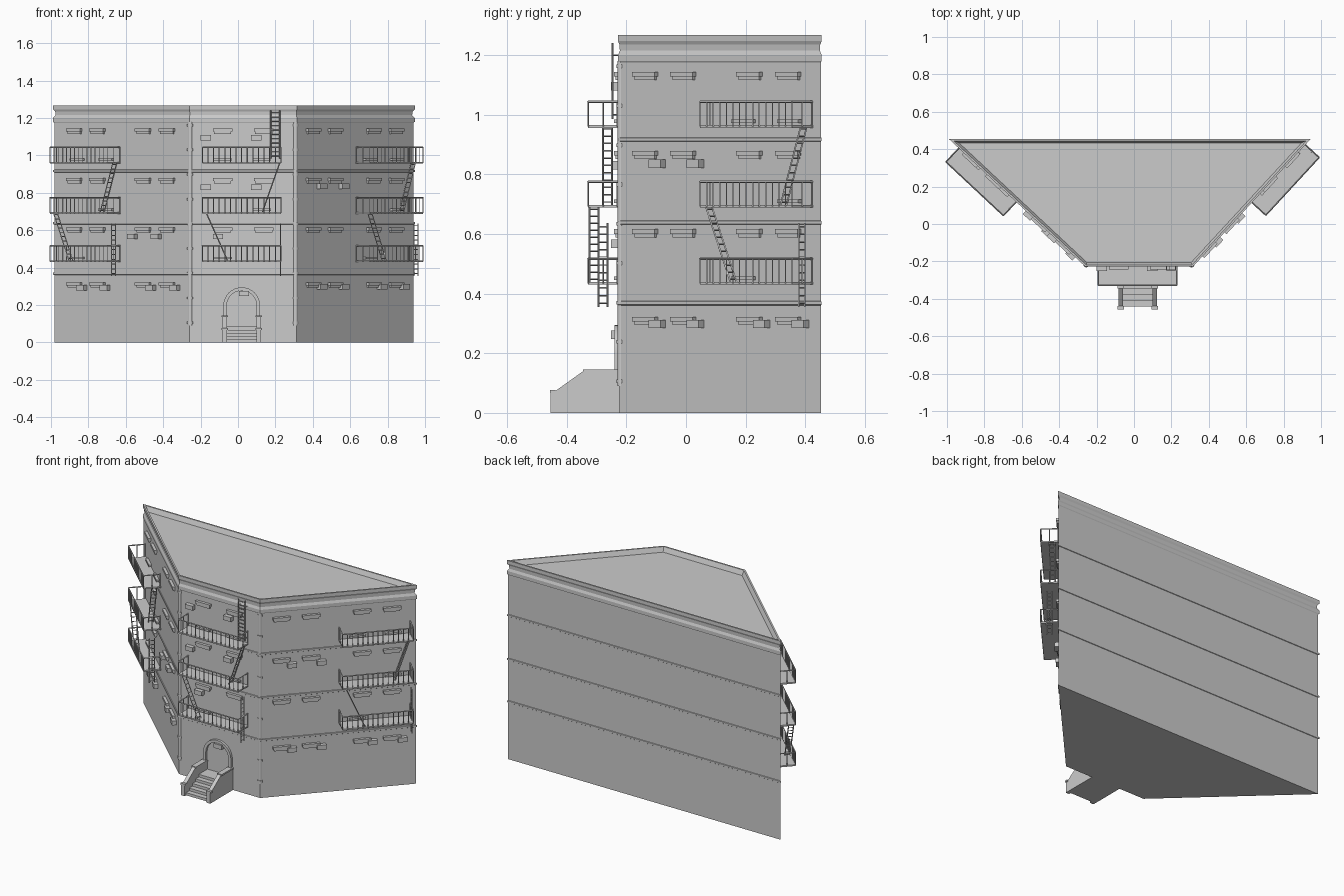
import bpy, bmesh, math
from mathutils import Vector, Matrix

if "Cube" in bpy.data.objects:
    bpy.data.objects.remove(bpy.data.objects["Cube"])

OUTLINE = [Vector(p) for p in ((-.26, -.228), (.315, -.228), (.945, .455), (-.99, .455))]


def finish(bm, name, matrix=Matrix(), smooth=False):
    bmesh.ops.recalc_face_normals(bm, faces=bm.faces)
    me = bpy.data.meshes.new(name)
    bm.to_mesh(me)
    bm.free()
    ob = bpy.data.objects.new(name, me)
    ob.matrix_world = matrix
    bpy.context.collection.objects.link(ob)
    if smooth:
        bpy.context.view_layer.objects.active = ob
        ob.select_set(True)
        bpy.ops.object.shade_smooth_by_angle(angle=math.radians(40))
        ob.select_set(False)
    return ob


def box(bm, x0, x1, y0, y1, z0, z1):
    m = Matrix.Translation(((x0 + x1) / 2, (y0 + y1) / 2, (z0 + z1) / 2))
    m = m @ Matrix.Diagonal((x1 - x0, y1 - y0, z1 - z0, 1))
    bmesh.ops.create_cube(bm, size=1, matrix=m)


def rod(bm, a, b, r=.0028, sides=4):
    a, b = Vector(a), Vector(b)
    m = Matrix.Translation((a + b) / 2) @ (b - a).to_track_quat('Z', 'Y').to_matrix().to_4x4()
    bmesh.ops.create_cone(bm, cap_ends=True, segments=sides, radius1=r, radius2=r,
                          depth=(b - a).length, matrix=m)


def inset(d):
    """Outline moved inwards by d, with mitred corners."""
    out = []
    for i, p in enumerate(OUTLINE):
        e0 = (p - OUTLINE[i - 1]).normalized()
        e1 = (OUTLINE[(i + 1) % 4] - p).normalized()
        n0, n1 = Vector((-e0.y, e0.x)), Vector((-e1.y, e1.x))
        out.append(p + (n0 + n1) * d / (1 + n0.dot(n1)))
    return out


# Building shell: walls, storey bands, cornice, parapet and sunken roof in one loft
W = .003
profile = [(0, W)]
for z in (.368, .638, .917):
    profile += [(z - .007, W), (z - .005, 0), (z + .005, 0), (z + .007, W)]
profile += [(1.175, W), (1.18, 0), (1.2, 0), (1.215, .006), (1.235, .005), (1.247, 0),
            (1.267, 0), (1.267, .01), (1.237, .022)]
bm = bmesh.new()
rings = [[bm.verts.new((p.x, p.y, z)) for p in inset(d)] for z, d in profile]
for a, b in zip(rings, rings[1:]):
    for i in range(4):
        j = (i + 1) % 4
        bm.faces.new((a[i], a[j], b[j], b[i]))
bm.faces.new(rings[0][::-1])
bm.faces.new(rings[-1])
finish(bm, "building_shell")

# Corner drainpipes with collars
for name, x in (("drainpipe_left", -.255), ("drainpipe_right", .307)):
    bm = bmesh.new()
    rod(bm, (x, -.216, .09), (x, -.216, 1.18), .0135, 12)
    for k in range(9):
        z = .1 + k * .132
        rod(bm, (x, -.216, z), (x, -.216, z + .012), .0165, 12)
    finish(bm, name, smooth=True)


def ladder(bm, top, bottom, across, rungs):
    """Two rails and evenly spaced rungs; across is the rail offset."""
    t, b, a = Vector(top), Vector(bottom), Vector(across)
    rod(bm, t, b, .0035)
    rod(bm, t + a, b + a, .0035)
    for k in range(rungs):
        p = t.lerp(b, (k + .5) / rungs)
        rod(bm, p, p + a, .0025)


def fire_escape(name, matrix, c, roof_ladder=False):
    bm = bmesh.new()
    h, depth = .21, .1
    levels = ((.96, (-.1, .11)), (.692, (.11,)), (.434, (-.1,)))
    for z, sills in levels:
        # Deck
        box(bm, c - h, c + h, -depth, .004, z - .004, z + .005)
        # Railings on three sides
        top = z + .083
        rod(bm, (c - h, -depth, top), (c + h, -depth, top), .004)
        n = 14
        for k in range(n + 1):
            x = c - h + 2 * h * k / n
            rod(bm, (x, -depth, z), (x, -depth, top))
        for x in (c - h, c + h):
            rod(bm, (x, -depth, top), (x, 0, top), .004)
            for y in (-.05, -.002):
                rod(bm, (x, y, z), (x, y, top))
        # Window sills just above the deck
        for u in sills:
            box(bm, c + u - .048, c + u + .048, -.014, .004, z + .012, z + .024)
    # Stairs between decks and the drop ladder
    ladder(bm, (c + .205, -.02, .965), (c + .11, -.02, .695), (0, -.03, 0), 11)
    ladder(bm, (c - .19, -.065, .695), (c - .075, -.065, .437), (0, -.03, 0), 11)
    ladder(bm, (c + .208, -.035, .637), (c + .208, -.035, .355), (0, -.03, 0), 11)
    if roof_ladder:
        ladder(bm, (c + .155, -.018, 1.24), (c + .155, -.018, .985), (.048, 0, 0), 11)
        for z in (1.0, 1.2):
            for x in (.155, .203):
                rod(bm, (c + x, -.018, z), (c + x, .004, z))
    finish(bm, name + "_fire_escape", matrix)


ROWS = (1.13, .865, .602, .308)


def wall_details(name, matrix, lintels, rows, units):
    bm = bmesh.new()
    for z in rows:
        for u in lintels:
            # Lintel leaning outwards at its top
            box(bm, u - .052, u + .052, -.014, .005, z - .002, z + .014)
            box(bm, u - .046, u + .046, -.008, .005, z - .014, z)
    finish(bm, name + "_window_lintels", matrix)
    bm = bmesh.new()
    for z, us in units:
        for u in us:
            box(bm, u - .027, u + .027, -.023, .005, z - .014, z + .014)
    finish(bm, name + "_air_conditioners", matrix)


def frame(a, b):
    """Local wall frame: x along the wall to the viewer's right, y into the wall."""
    mid, d = (a + b) / 2, b - a
    return Matrix.Translation((mid.x, mid.y, 0)) @ Matrix.Rotation(math.atan2(d.y, d.x), 4, 'Z')


fl, fr, br, bl = OUTLINE
left, front, right = frame(bl, fl), frame(fl, fr), frame(fr, br)

fire_escape("left", left, -.217)
fire_escape("front", front, -.008, True)
fire_escape("right", right, .212)

lu = (-.34, -.17, .165, .34)
ru = (-.337, -.163, .139, .316)
wall_details("left", left, lu, ROWS,
             [(.567, (.09, .265)), (.293, [u + .06 for u in lu])])
wall_details("front", front, (-.11, .11), ROWS[:3],
             [(1.095, (-.2, .07)), (.83, (-.2, .07)), (.567, (-.135,)), (.262, (.004,))])
wall_details("right", right, ru, ROWS,
             [(.835, [u + .06 for u in ru[:2]]), (.298, [u + .06 for u in ru])])

# Arched door surround
CX = .02
bm = bmesh.new()


def arch(r, base=.08, zc=.197):
    arc = [(r * math.cos(math.pi * k / 16), zc + r * math.sin(math.pi * k / 16)) for k in range(17)]
    return [bm.verts.new((CX + x, -.24, z)) for x, z in [(r, base)] + arc + [(-r, base)]]


outer, inner = arch(.098), arch(.08)
strip = [bm.faces.new((outer[i], outer[i + 1], inner[i + 1], inner[i])) for i in range(len(outer) - 1)]
ext = bmesh.ops.extrude_face_region(bm, geom=strip, use_keep_orig=True)
bmesh.ops.translate(bm, verts=[v for v in ext["geom"] if isinstance(v, bmesh.types.BMVert)],
                    vec=(0, .02, 0))
finish(bm, "door_surround", smooth=True)

# Stoop side walls with sloping coping
side = [(-.22, 0), (-.22, .14), (-.345, .14), (-.44, .072), (-.455, .072), (-.455, 0)]
bm = bmesh.new()
for s in (-1, 1):
    f = bm.faces.new([bm.verts.new((CX + s * .078, y, z)) for y, z in side])
    ext = bmesh.ops.extrude_face_region(bm, geom=[f], use_keep_orig=True)
    bmesh.ops.translate(bm, verts=[v for v in ext["geom"] if isinstance(v, bmesh.types.BMVert)],
                        vec=(s * .024, 0, 0))
    # Coping slabs
    x0, x1 = sorted((CX + s * .074, CX + s * .107))
    box(bm, x0, x1, -.345, -.22, .135, .145)
    box(bm, x0, x1, -.456, -.438, .066, .077)
finish(bm, "stoop_side_walls")

# Stoop steps
bm = bmesh.new()
for k in range(5):
    box(bm, CX - .08, CX + .08, -.44 + k * .032, -.22, 0 if k == 0 else k * .017, (k + 1) * .017)
finish(bm, "stoop_steps")
